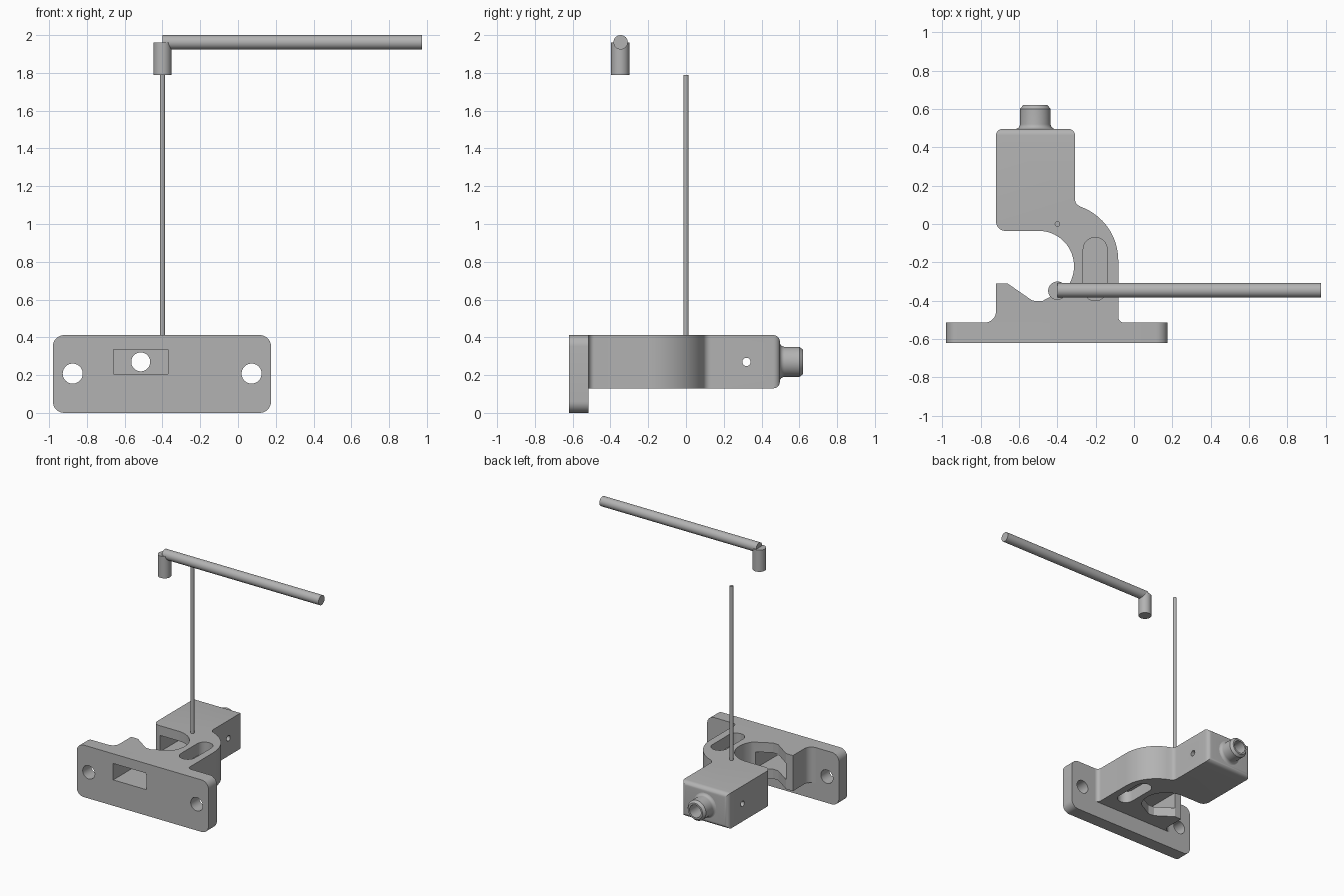
import bpy, bmesh
from math import sin, cos, pi, radians
from mathutils import Matrix, Vector

default = bpy.data.objects.get("Cube")
if default:
    bpy.data.objects.remove(default, do_unlink=True)

grey = bpy.data.materials.new("plain_grey")
grey.use_nodes = True
GREY = (0.45, 0.45, 0.45, 1)
grey.diffuse_color = GREY
grey.node_tree.nodes["Principled BSDF"].inputs["Base Color"].default_value = GREY


def finish(name, bm):
    bmesh.ops.recalc_face_normals(bm, faces=bm.faces)
    mesh = bpy.data.meshes.new(name)
    bm.to_mesh(mesh)
    bm.free()
    mesh.materials.append(grey)
    obj = bpy.data.objects.new(name, mesh)
    bpy.context.collection.objects.link(obj)
    return obj


def arc(cx, cy, r, a0, a1, n=8):
    angles = [radians(a0 + (a1 - a0) * i / n) for i in range(n + 1)]
    return [(cx + r * cos(a), cy + r * sin(a)) for a in angles]


def rounded_rect(x0, x1, y0, y1, r):
    return (arc(x1 - r, y1 - r, r, 0, 90) + arc(x0 + r, y1 - r, r, 90, 180)
            + arc(x0 + r, y0 + r, r, 180, 270) + arc(x1 - r, y0 + r, r, 270, 360))


def prism(points, lo, hi, axis="z"):
    """Outline in x/y (axis z) or x/z (axis y), pushed from lo to hi."""
    bm = bmesh.new()
    place = (lambda p: (p[0], p[1], lo)) if axis == "z" else (lambda p: (p[0], lo, p[1]))
    face = bm.faces.new([bm.verts.new(place(p)) for p in points])
    new = bmesh.ops.extrude_face_region(bm, geom=[face])["geom"]
    push = Vector((0, 0, hi - lo)) if axis == "z" else Vector((0, hi - lo, 0))
    bmesh.ops.translate(bm, vec=push, verts=[v for v in new if isinstance(v, bmesh.types.BMVert)])
    return bm


def cylinder(name, start, end, r, sides=40):
    start, end = Vector(start), Vector(end)
    turn = (end - start).to_track_quat("Z", "Y").to_matrix().to_4x4()
    bm = bmesh.new()
    bmesh.ops.create_cone(bm, cap_ends=True, segments=sides, radius1=r, radius2=r,
                          depth=(end - start).length,
                          matrix=Matrix.Translation((start + end) / 2) @ turn)
    return finish(name, bm)


def cut(obj, cutters):
    bpy.context.view_layer.objects.active = obj
    for cutter in cutters:
        cutter.hide_render = True
        mod = obj.modifiers.new("cut", "BOOLEAN")
        mod.operation, mod.solver, mod.object = "DIFFERENCE", "EXACT", cutter
        bpy.ops.object.modifier_apply(modifier=mod.name)
        bpy.data.objects.remove(cutter, do_unlink=True)


def smooth(obj):
    bpy.ops.object.select_all(action="DESELECT")
    obj.select_set(True)
    bpy.context.view_layer.objects.active = obj
    bpy.ops.object.shade_smooth_by_angle(angle=radians(30))


TOP, BOTTOM = 0.412, 0.13      # body height range
BX, BZ = -0.515, 0.27          # bore axis
FRONT, BACK = -0.515, 0.497    # body depth range


def window(depth):
    w, h = 0.145, 0.065
    return finish("window_cutter", prism(
        [(BX - w, BZ - h), (BX + w, BZ - h), (BX + w, BZ + h), (BX - w, BZ + h)],
        -0.7, depth, "y"))


# Mounting plate with two screw holes and the window
plate = finish("mounting_plate", prism(rounded_rect(-0.98, 0.175, 0, TOP, 0.06), -0.62, FRONT, "y"))
cut(plate, [cylinder("screw_cutter", (x, -0.7, 0.208), (x, -0.4, 0.208), 0.053) for x in (-0.875, 0.072)]
    + [window(-0.4)])

# Hooked body: front wall, curved neck and rear block
outline = (
    arc(-0.78, -0.455, 0.06, -90, 0)
    + [(-0.72, -0.31), (-0.66, -0.31), (-0.53, -0.40), (-0.48, -0.403)]
    + arc(-0.497, -0.22, 0.184, -38, 90, 24)
    + arc(-0.67, 0.014, 0.05, 270, 180)
    + [(-0.72, BACK), (-0.308, BACK)]
    + arc(-0.268, 0.13, 0.04, 180, 248)
    + arc(-0.38, -0.19, 0.298, 70, 0, 16)
    + arc(-0.052, -0.485, 0.03, 180, 270)
)
bm = prism(outline, BOTTOM, TOP)
rear_edges = [e for e in bm.edges if all(v.co.y > BACK - 0.01 for v in e.verts)]
bmesh.ops.bevel(bm, geom=rear_edges, offset=0.035, segments=6, profile=0.5, affect="EDGES")
body = finish("hooked_body", bm)

# Relief slots above and below the neck web, bore and pin hole
slot = rounded_rect(-0.265, -0.14, -0.40, -0.07, 0.0624)
cut(body, [
    finish("upper_slot_cutter", prism(slot, BZ + 0.045, 0.6)),
    finish("lower_slot_cutter", prism(slot, -0.1, BZ - 0.045)),
    window(0.2),
    cylinder("bore_cutter", (BX, 0.1, BZ), (BX, 0.7, BZ), 0.05),
    cylinder("pin_cutter", (-0.9, 0.32, BZ), (-0.1, 0.32, BZ), 0.022, 24),
])

# Turned spout around the bore, flared at its root and chamfered at its tip
flare = arc(0.105, BACK + 0.024, 0.025, 270, 180)
profile = [(0.05, BACK - 0.003)] + flare + [(0.08, 0.6), (0.064, 0.62), (0.05, 0.62)]
bm = bmesh.new()
ring = [bm.verts.new((BX + r, y, BZ)) for r, y in profile]
edges = [bm.edges.new((a, b)) for a, b in zip(ring, ring[1:] + ring[:1])]
bmesh.ops.spin(bm, geom=ring + edges, cent=(BX, 0, BZ), axis=(0, 1, 0), angle=2 * pi,
               steps=40, use_merge=False)
bmesh.ops.remove_doubles(bm, verts=bm.verts, dist=0.0001)
spout = finish("spout", bm)

# Thin upright rod, and the cranked handle above it
rod = cylinder("thin_rod", (-0.4, 0, 0.38), (-0.4, 0, 1.79), 0.014, 24)
socket = cylinder("handle_socket", (-0.4, -0.348, 1.79), (-0.4, -0.348, 1.962), 0.048)
bar = cylinder("handle_bar", (-0.4, -0.346, 1.962), (0.975, -0.346, 1.962), 0.038)

for part in (plate, body, spout, rod, socket, bar):
    smooth(part)
